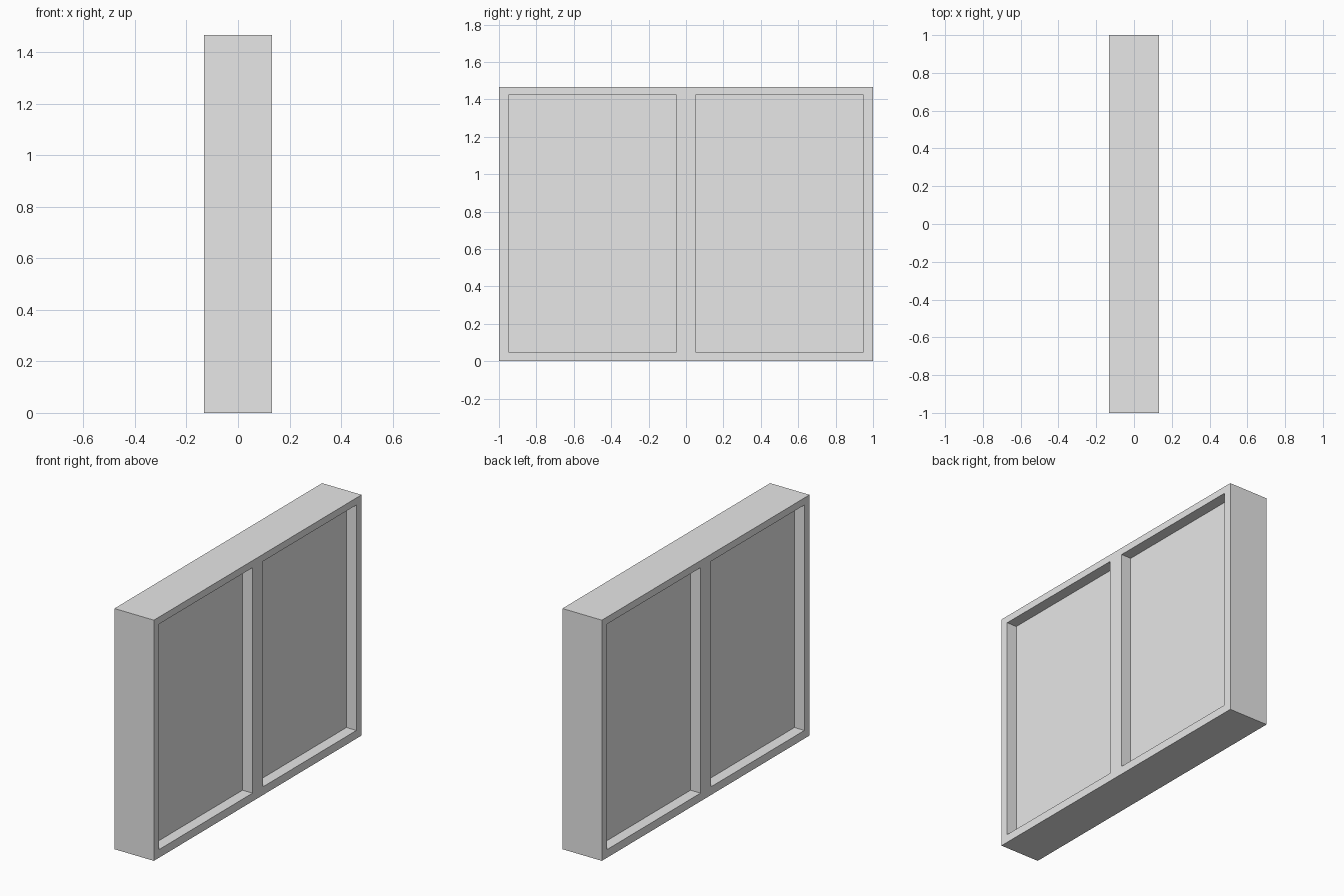
import bpy
import bmesh
from mathutils import Matrix, Vector

DEPTH, WIDTH, HEIGHT = 0.266, 2.0, 1.467
RECESS = 0.067
Y_CUTS = (-0.95, -0.05, 0.05, 0.95)
Z_CUTS = (0.05, 1.424)

cube = bpy.data.objects.get("Cube")
if cube:
    bpy.data.objects.remove(cube, do_unlink=True)

# Single plain grey
grey = bpy.data.materials.new("light_grey")
grey.use_nodes = True
grey.diffuse_color = (0.8, 0.8, 0.8, 1)
for node in grey.node_tree.nodes:
    if node.type == "BSDF_PRINCIPLED":
        node.inputs["Base Color"].default_value = grey.diffuse_color

# Solid outer block
bm = bmesh.new()
bmesh.ops.create_cube(bm, size=1, matrix=Matrix.Translation((0, 0, HEIGHT / 2))
                      @ Matrix.Diagonal((DEPTH, WIDTH, HEIGHT, 1)))


def slice_block(axis, value):
    normal = Vector((0, 0, 0))
    normal[axis] = 1
    bmesh.ops.bisect_plane(bm, geom=bm.verts[:] + bm.edges[:] + bm.faces[:],
                           plane_co=normal * value, plane_no=normal)


# Rail, stile and mullion lines
for y in Y_CUTS:
    slice_block(1, y)
for z in Z_CUTS:
    slice_block(2, z)


def is_pane(face):
    c = face.calc_center_median()
    return (abs(face.normal.x) > 0.9 and Z_CUTS[0] < c.z < Z_CUTS[1]
            and Y_CUTS[2] < abs(c.y) < Y_CUTS[3])


# Two panes sunk into each broad side
bm.normal_update()
panes = [f for f in bm.faces if is_pane(f)]
bmesh.ops.inset_individual(bm, faces=panes, thickness=0, depth=-RECESS)
bmesh.ops.recalc_face_normals(bm, faces=bm.faces[:])

mesh = bpy.data.meshes.new("double_window_frame")
bm.to_mesh(mesh)
bm.free()
mesh.materials.append(grey)
window = bpy.data.objects.new("double_window_frame", mesh)
bpy.context.collection.objects.link(window)
